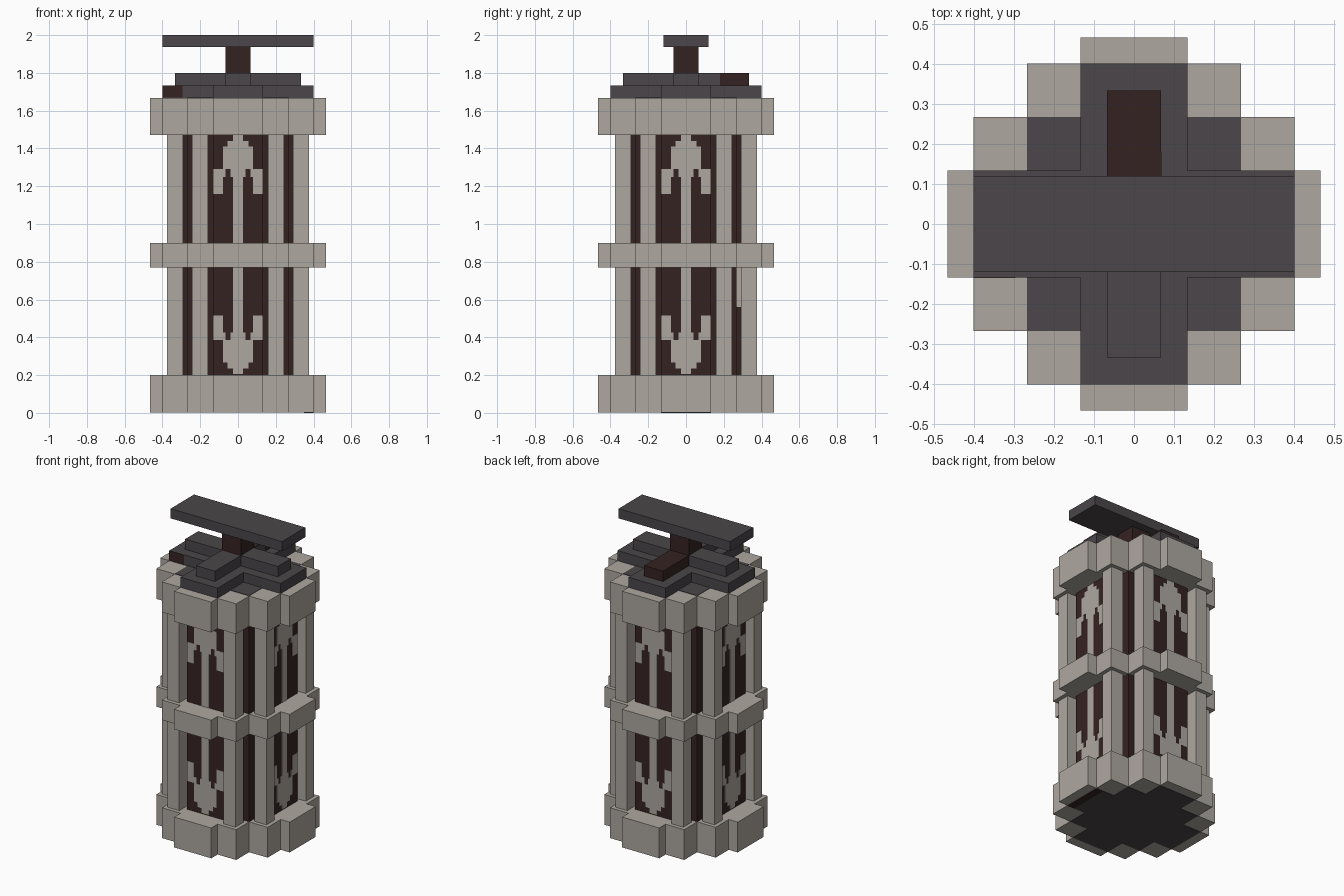
import bpy
import bmesh
from mathutils import Matrix
from math import radians

cube = bpy.data.objects.get("Cube")
if cube:
    bpy.data.objects.remove(cube, do_unlink=True)


def material(name, r, g, b):
    m = bpy.data.materials.new(name)
    m.use_nodes = True
    m.diffuse_color = (r, g, b, 1)
    m.node_tree.nodes["Principled BSDF"].inputs["Base Color"].default_value = (r, g, b, 1)
    return m


STONE = material("pale stone", 0.42, 0.39, 0.35)
IRON = material("dark iron", 0.069, 0.061, 0.067)
BROWN = material("dark brown", 0.036, 0.016, 0.016)


def finish(bm, name, mat):
    bmesh.ops.recalc_face_normals(bm, faces=bm.faces)
    mesh = bpy.data.meshes.new(name)
    bm.to_mesh(mesh)
    bm.free()
    mesh.materials.append(mat)
    ob = bpy.data.objects.new(name, mesh)
    bpy.context.collection.objects.link(ob)
    return ob


def add_box(bm, x0, x1, y0, y1, z0, z1):
    vs = bmesh.ops.create_cube(bm, size=1)["verts"]
    for v in vs:
        v.co.x = x1 if v.co.x > 0 else x0
        v.co.y = y1 if v.co.y > 0 else y0
        v.co.z = z1 if v.co.z > 0 else z0
    return vs


def box(name, mat, *bounds):
    bm = bmesh.new()
    add_box(bm, *bounds)
    return finish(bm, name, mat)


def stepped(name, mat, quarter, z0, z1):
    """Extrude a stepped outline given by one quarter of its corners."""
    back = quarter[::-1]
    outline = (quarter + [(-x, y) for x, y in back]
               + [(-x, -y) for x, y in quarter] + [(x, -y) for x, y in back])
    bm = bmesh.new()
    face = bm.faces.new([bm.verts.new((x, y, z0)) for x, y in outline])
    top = bmesh.ops.extrude_face_region(bm, geom=[face])["geom"]
    for v in top:
        if isinstance(v, bmesh.types.BMVert):
            v.co.z = z1
    return finish(bm, name, mat)


# Plan outlines on a stepped grid
A, B, C, D, E = 0.133, 0.267, 0.333, 0.4, 0.465
BAND = [(E, A), (D, A), (D, B), (B, B), (B, D), (A, D), (A, E)]
CORE = [(C, A), (B, A), (B, B), (A, B), (A, C)]
PLATE = [(D, A), (B, A), (B, B), (A, B), (A, D)]


def cross(long, half):
    return [(long, half), (half, half), (half, long)]


# Body core and the three bands
stepped("core", BROWN, CORE, 0.1, 1.6)
stepped("base_band", STONE, BAND, 0.003, 0.2)
stepped("middle_band", STONE, BAND, 0.77, 0.9)
stepped("top_band", STONE, BAND, 1.47, 1.667)
stepped("bottom_plate", IRON, PLATE, 0.001, 0.02)
box("bottom_strip", BROWN, 0.35, D, -A, A, 0, 0.02)

# Eight columns, two on each side
bm = bmesh.new()
for quarter_turn in range(4):
    for s in (-1, 1):
        x0, x1 = sorted((s * 0.16, s * 0.243))
        vs = add_box(bm, x0, x1, -0.375, -0.29, 0.15, 1.5)
        bmesh.ops.rotate(bm, verts=vs, matrix=Matrix.Rotation(radians(90 * quarter_turn), 3, "Z"))
finish(bm, "columns", STONE)

# Painted ornament on each panel, mirrored above and below the middle band
# Rows: inner x, outer x, low z, high z of the upper half
ORNAMENT = [(0, 0.027, 0.9, 1.47), (0, 0.08, 1.29, 1.41), (0, 0.055, 1.41, 1.44),
            (0, 0.04, 1.25, 1.29), (0.08, 0.132, 1.16, 1.29), (0.065, 0.08, 1.25, 1.29)]
MID = 0.838
bm = bmesh.new()
for quarter_turn in range(4):
    turn = Matrix.Rotation(radians(90 * quarter_turn), 3, "Z")
    for inner, outer, low, high in ORNAMENT:
        for s in (-1, 1):
            x0, x1 = sorted((s * inner, s * outer))
            for z0, z1 in ((low, high), (2 * MID - high, 2 * MID - low)):
                vs = add_box(bm, x0, x1, -C - 0.002, -C + 0.002, z0, z1)
                bmesh.ops.rotate(bm, verts=vs, matrix=turn)
finish(bm, "panel_ornament", STONE)
box("side_mark", STONE, A, A + 0.003, B, 0.295, 0.56, 0.78)

# Lid: inlay, large cross and small cross
stepped("lid_inlay", IRON, PLATE, 1.65, 1.67)
stepped("lid_cross", IRON, cross(D, A), 1.66, 1.733)
box("lid_mark", BROWN, -D, -0.295, -A - 0.002, -A + 0.002, 1.67, 1.733)
box("upper_cross_bar", IRON, -C, C, -0.067, 0.067, 1.73, 1.8)
box("upper_cross_front", IRON, -0.067, 0.067, -C, -0.067, 1.73, 1.8)
box("upper_cross_back", BROWN, -0.067, 0.067, 0.067, C, 1.73, 1.8)
box("upper_cross_back_side", IRON, 0.065, 0.069, 0.067, 0.18, 1.73, 1.799)

# Handle
box("handle_post", BROWN, -0.067, 0.067, -0.067, 0.067, 1.8, 1.94)
box("handle_bar", IRON, -D, D, -0.12, 0.12, 1.937, 2.0)
